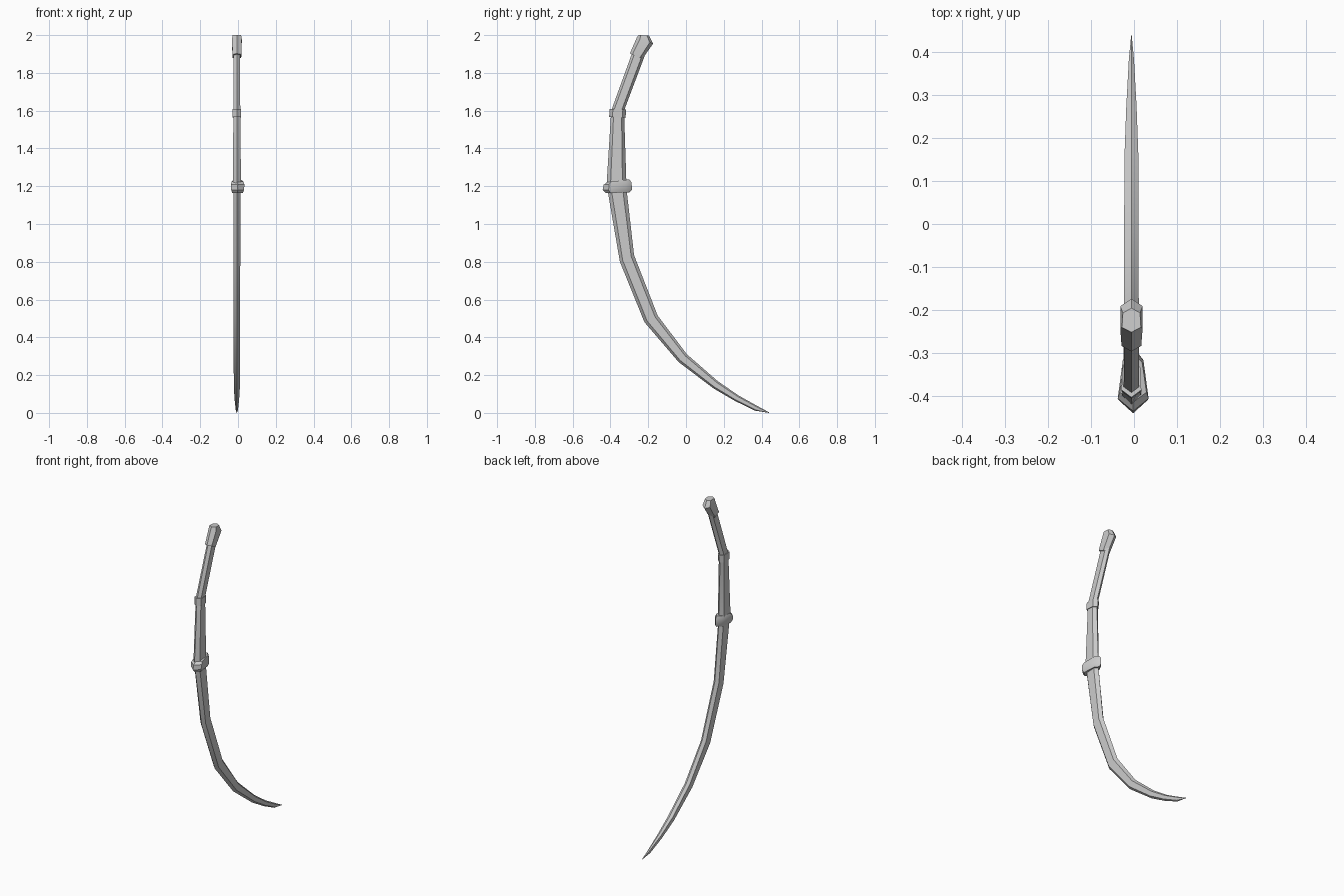
import bpy, bmesh, math
from mathutils import Vector


def loft(name, sections, cx=-0.006, angle=35):
    """Hexagonal loft; each section = (outer y,z), (inner y,z), half width outer, half width inner."""
    bm = bmesh.new()
    rings = []
    for (ay, az), (by, bz), wa, wb in sections:
        a, b = Vector((cx, ay, az)), Vector((cx, by, bz))
        ring = []
        for t, w in ((0, 0), (0.2, wa), (0.8, wb), (1, 0), (0.8, -wb), (0.2, -wa)):
            ring.append(bm.verts.new(a.lerp(b, t) + Vector((w, 0, 0))))
        rings.append(ring)
    for r0, r1 in zip(rings, rings[1:]):
        for i in range(6):
            j = (i + 1) % 6
            bm.faces.new((r0[i], r0[j], r1[j], r1[i]))
    bm.faces.new(rings[0])
    bm.faces.new(rings[-1])
    bmesh.ops.recalc_face_normals(bm, faces=bm.faces)
    mesh = bpy.data.meshes.new(name)
    bm.to_mesh(mesh)
    bm.free()
    obj = bpy.data.objects.new(name, mesh)
    bpy.context.collection.objects.link(obj)
    bpy.ops.object.select_all(action='DESELECT')
    obj.select_set(True)
    bpy.context.view_layer.objects.active = obj
    bpy.ops.object.shade_smooth_by_angle(angle=math.radians(angle))
    return obj


# Curved scabbard / blade tapering to a point
loft("curved_blade", [
    ((-0.415, 1.20), (-0.315, 1.20), 0.018, 0.018),
    ((-0.412, 1.16), (-0.312, 1.16), 0.018, 0.018),
    ((-0.350, 0.80), (-0.275, 0.835), 0.018, 0.018),
    ((-0.220, 0.48), (-0.150, 0.515), 0.017, 0.017),
    ((-0.040, 0.27), (0.005, 0.31), 0.017, 0.017),
    ((0.145, 0.13), (0.168, 0.168), 0.016, 0.016),
    ((0.258, 0.064), (0.277, 0.093), 0.012, 0.012),
    ((0.365, 0.012), (0.388, 0.031), 0.006, 0.006),
    ((0.439, 0.0), (0.440, 0.003), 0.0006, 0.0006),
])

# Grip: lower half tapers up to the collar, upper half leans back
loft("grip", [
    ((-0.421, 1.20), (-0.315, 1.20), 0.022, 0.022),
    ((-0.396, 1.60), (-0.328, 1.60), 0.018, 0.018),
    ((-0.280, 1.92), (-0.215, 1.90), 0.017, 0.017),
])

# Thin collar at the bend of the grip
loft("grip_collar", [
    ((-0.407, 1.567), (-0.320, 1.562), 0.023, 0.021),
    ((-0.404, 1.610), (-0.317, 1.606), 0.023, 0.021),
])

# Guard: flared band, wider on the outer side
loft("guard", [
    ((-0.425, 1.163), (-0.300, 1.168), 0.028, 0.021),
    ((-0.441, 1.180), (-0.286, 1.182), 0.034, 0.024),
    ((-0.436, 1.208), (-0.288, 1.220), 0.036, 0.024),
    ((-0.415, 1.222), (-0.300, 1.236), 0.031, 0.021),
], cx=-0.002)

# Pommel cap with bevelled crown
loft("pommel", [
    ((-0.297, 1.903), (-0.232, 1.873), 0.023, 0.023),
    ((-0.260, 1.988), (-0.174, 1.955), 0.026, 0.026),
    ((-0.252, 2.000), (-0.196, 1.998), 0.022, 0.020),
])
